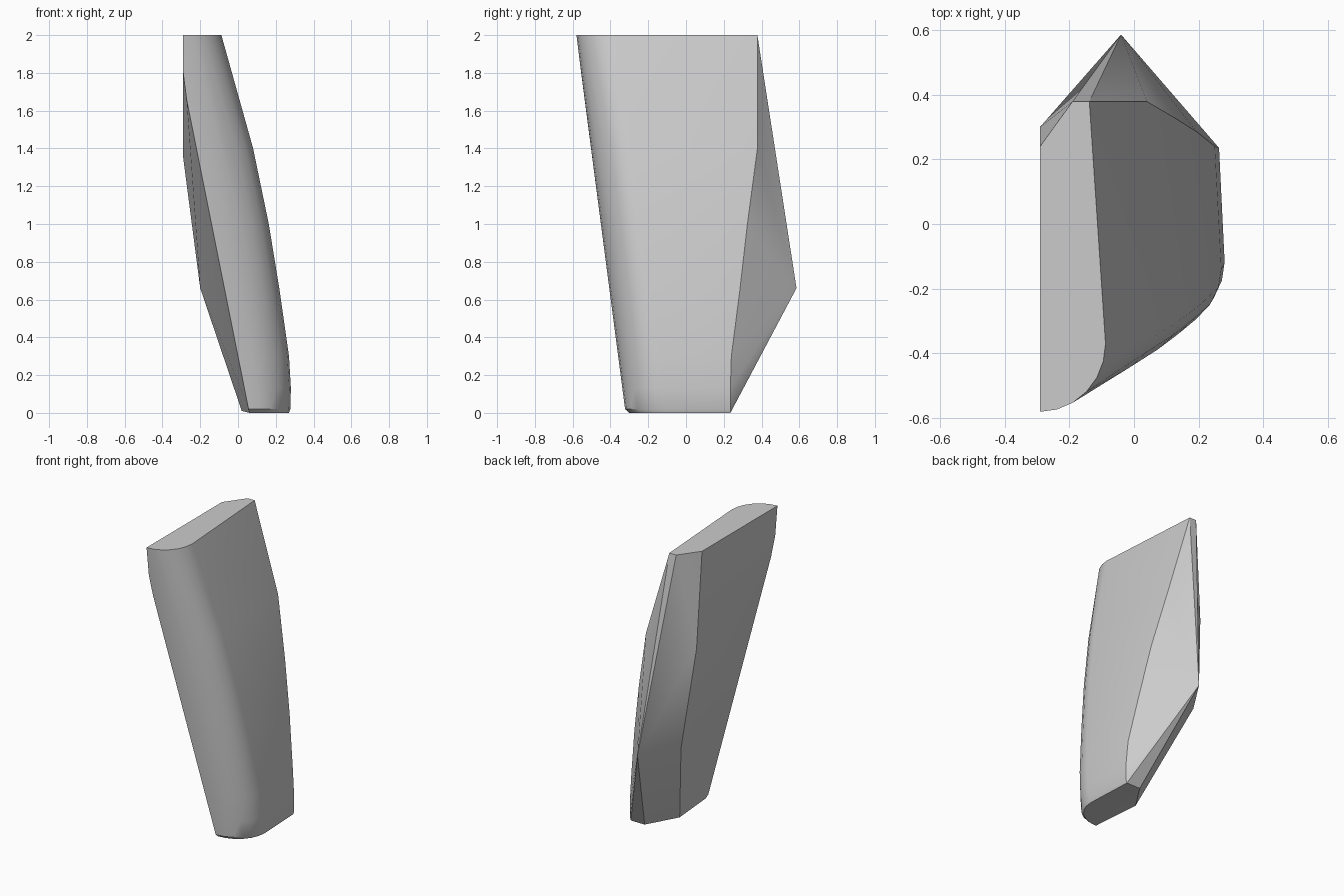
import bpy, bmesh, math

cube = bpy.data.objects.get("Cube")
if cube:
    bpy.data.objects.remove(cube, do_unlink=True)

# plain grey material
grey = bpy.data.materials.new("plain grey")
grey.use_nodes = True
colour = (0.6, 0.6, 0.6, 1)
grey.diffuse_color = colour
grey.node_tree.nodes["Principled BSDF"].inputs["Base Color"].default_value = colour

LEFT = -0.29   # flat cut on the right-hand (-x) side


def mix(a, b, t):
    return a + (b - a) * t


def level(z, ridge_x, back_y):
    """Points of the rounded front and the broad side at one height."""
    lx, ly = max(0.06 - 0.2 * z, LEFT), -0.32 - 0.13 * z
    ry = -0.1 - 0.135 * z
    shrink = 0.02 if z < 0.01 else 0
    ly += shrink
    ring = []
    for i in range(7):
        a = math.radians(15 * i)
        ring.append((mix(lx, ridge_x, math.sin(a)), mix(ry, ly, math.cos(a)), z))
    ring.append((ridge_x - mix(0.015, 0.05, z / 2), back_y, z))
    return ring


# heights, outer curve of the broad side, back edge
levels = [(0, 0.27, 0.235), (0.02, 0.277, 0.235), (0.13, 0.28, 0.235),
          (0.3, 0.27, 0.24), (0.65, 0.22, 0.285), (1, 0.163, 0.325),
          (1.4, 0.08, 0.378), (1.66, 0.005, 0.378), (2, -0.088, 0.378)]
points = [p for lv in levels for p in level(*lv)]

# end of the cut edge, back peak, back facets and foot corners
points += [(LEFT, -0.555, 1.8), (-0.04, 0.585, 0.66), (-0.2, 0.34, 0.66),
           (LEFT, 0.3, 1.35), (LEFT, 0.24, 2), (-0.19, 0.378, 2),
           (0.15, 0.235, 0), (0.02, 0.04, 0.01)]

bm = bmesh.new()
for p in points:
    bm.verts.new(p)
hull = bmesh.ops.convex_hull(bm, input=bm.verts)
loose = {v for v in hull["geom_interior"] + hull["geom_unused"]
         if isinstance(v, bmesh.types.BMVert)}
bmesh.ops.delete(bm, geom=list(loose), context="VERTS")
bmesh.ops.dissolve_limit(bm, angle_limit=math.radians(0.5),
                         verts=bm.verts, edges=bm.edges)
bmesh.ops.recalc_face_normals(bm, faces=bm.faces)

mesh = bpy.data.meshes.new("tapered_block")
bm.to_mesh(mesh)
bm.free()
mesh.materials.append(grey)
block = bpy.data.objects.new("tapered_block", mesh)
bpy.context.collection.objects.link(block)

# soft front, sharp cuts
bpy.ops.object.select_all(action="DESELECT")
block.select_set(True)
bpy.context.view_layer.objects.active = block
bpy.ops.object.shade_smooth_by_angle(angle=math.radians(30))
